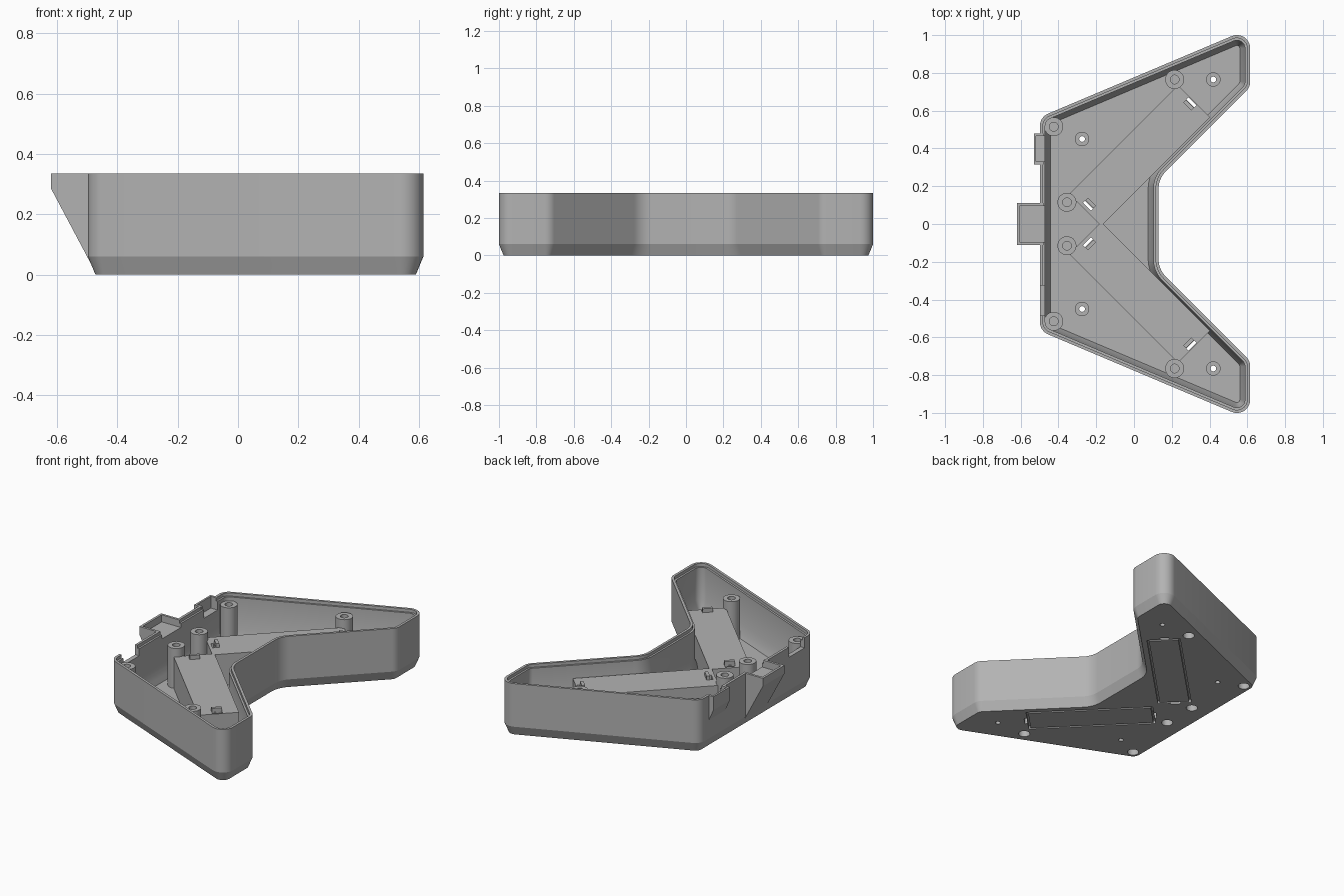
import bpy, bmesh, math
from mathutils import Matrix, Vector

if "Cube" in bpy.data.objects:
    bpy.data.objects.remove(bpy.data.objects["Cube"])

COLOR = (0.45, 0.45, 0.45, 1)
mat = bpy.data.materials.new("grey plastic")
mat.use_nodes = True
mat.diffuse_color = COLOR
mat.node_tree.nodes["Principled BSDF"].inputs["Base Color"].default_value = COLOR

TOP = 0.335
FLOOR = 0.035
DECK = 0.235
POST_TOP = 0.29
DIAG = {s: Matrix.Rotation(s * math.pi / 4, 4, "Z") for s in (1, -1)}


def add_box(bm, lo, hi, matrix=Matrix()):
    lo, hi = Vector(lo), Vector(hi)
    size = Matrix.Diagonal((hi - lo).to_4d())
    size[3][3] = 1
    bmesh.ops.create_cube(bm, size=1, matrix=matrix @ Matrix.Translation((lo + hi) / 2) @ size)


def add_cylinder(bm, x, y, radius, z0, z1):
    bmesh.ops.create_cone(bm, cap_ends=True, segments=32, radius1=radius, radius2=radius,
                          depth=z1 - z0, matrix=Matrix.Translation((x, y, (z0 + z1) / 2)))


def add_prism(bm, profile, y0, y1):
    a = [bm.verts.new((x, y0, z)) for x, z in profile]
    b = [bm.verts.new((x, y1, z)) for x, z in profile]
    bm.faces.new(a)
    bm.faces.new(b)
    for i in range(len(a)):
        j = (i + 1) % len(a)
        bm.faces.new((a[i], a[j], b[j], b[i]))


def diag_box(bm, s, u, v, z):
    """Box along a diagonal arm; u runs along the arm, v across it."""
    lo_v, hi_v = sorted((s * v[0], s * v[1]))
    add_box(bm, (u[0], lo_v, z[0]), (u[1], hi_v, z[1]), DIAG[s])


def make(name, bm):
    bmesh.ops.recalc_face_normals(bm, faces=bm.faces)
    mesh = bpy.data.meshes.new(name)
    bm.to_mesh(mesh)
    bm.free()
    obj = bpy.data.objects.new(name, mesh)
    bpy.context.collection.objects.link(obj)
    mesh.materials.append(mat)
    return obj


def cut(obj, cutter):
    mod = obj.modifiers.new("cut", "BOOLEAN")
    mod.operation = "DIFFERENCE"
    mod.solver = "EXACT"
    mod.use_self = True
    mod.object = cutter
    graph = bpy.context.evaluated_depsgraph_get()
    mesh = bpy.data.meshes.new_from_object(obj.evaluated_get(graph))
    obj.modifiers.clear()
    obj.data = mesh


# Tray outline: rounded corners (x, y, radius); negative radius is an inside corner
half = [(0.13, 0.24, -0.13), (0.615, 0.725, 0.07), (0.615, 1.036, 0.07), (-0.498, 0.566, 0.07)]
corners = half + [(x, -y, r) for x, y, r in reversed(half)]


def outline(inset):
    pts = []
    n = len(corners)
    for i, (x, y, r) in enumerate(corners):
        p = Vector((x, y))
        before = (p - Vector(corners[i - 1][:2])).normalized()
        after = (Vector(corners[(i + 1) % n][:2]) - p).normalized()
        n1, n2 = Vector((-before.y, before.x)), Vector((-after.y, after.x))
        centre = p + (n1 + n2) * r / (1 + n1.dot(n2))
        turn = math.atan2(n1.x * n2.y - n1.y * n2.x, n1.dot(n2))
        for k in range(9):
            a = turn * k / 8
            d = Vector((n1.x * math.cos(a) - n1.y * math.sin(a),
                        n1.x * math.sin(a) + n1.y * math.cos(a)))
            pts.append(centre - d * (r - inset))
    return pts


# Tray shell: outside, lipped rim, inside, floor
bm = bmesh.new()
rings = []
for inset, z in [(0.025, 0), (0, 0.06), (0, TOP), (0.016, TOP), (0.016, TOP - 0.02),
                 (0.028, TOP - 0.02), (0.028, 0.11), (0.055, FLOOR)]:
    rings.append([bm.verts.new((p.x, p.y, z)) for p in outline(inset)])
for a, b in zip(rings, rings[1:]):
    for i in range(len(a)):
        j = (i + 1) % len(a)
        bm.faces.new((a[i], a[j], b[j], b[i]))
bm.faces.new(rings[0][::-1])
bm.faces.new(rings[-1])
tray = make("tray", bm)

# Rear tongue and small rear bump
bm = bmesh.new()
add_prism(bm, [(-0.62, TOP), (-0.62, 0.285), (-0.49, 0.04), (-0.48, 0.04), (-0.48, TOP)], -0.11, 0.11)
tongue = make("rear_tongue", bm)
bm = bmesh.new()
add_prism(bm, [(-0.53, TOP), (-0.53, 0.25), (-0.49, 0.16), (-0.48, 0.16), (-0.48, TOP)], 0.315, 0.48)
bump = make("rear_bump", bm)

# Raised decks with clip blocks, screw posts and standoffs
posts = [(-0.425, 0.515), (0.215, 0.765), (-0.355, 0.115)]
standoffs = [(0.42, 0.765), (-0.275, 0.45)]
U, V = (-0.13, 0.685), (0.115, 0.355)
decks, clips, pillars, feet, cutters = [bmesh.new() for _ in range(5)]
for s in (1, -1):
    diag_box(decks, s, U, V, (0.025, DECK))
    for u in ((0.64, 0.66), (-0.093, -0.073)):
        diag_box(clips, s, u, (0.21, 0.27), (DECK - 0.01, DECK + 0.025))
    for x, y in posts:
        add_cylinder(pillars, x, s * y, 0.05, 0.01, POST_TOP)
        add_cylinder(cutters, x, s * y, 0.023, 0.2, POST_TOP + 0.02)
        add_cylinder(cutters, x, s * y, 0.034, -0.02, 0.15)
    for x, y in standoffs:
        add_cylinder(feet, x, s * y, 0.038, 0.02, 0.07)
        add_cylinder(cutters, x, s * y, 0.015, -0.02, 0.1)
    # Clip slots right through
    for u in ((0.662, 0.678), (-0.112, -0.096)):
        diag_box(cutters, s, u, (0.21, 0.27), (-0.02, DECK + 0.02))
deck = make("raised_decks", decks)
make("deck_clips", clips)
pillar = make("screw_posts", pillars)
foot = make("standoffs", feet)

holes = make("hole_cutter", cutters)
for obj in (tray, deck, pillar, foot):
    cut(obj, holes)

# Lid seams under the tray
bm = bmesh.new()
g = 0.012
u0, u1, v0, v1 = -0.1, 0.66, 0.135, 0.335
for s in (1, -1):
    for u, v in [((u0, u1), (v0, v0 + g)), ((u0, u1), (v1 - g, v1)),
                 ((u0, u0 + g), (v0, v1)), ((u1 - g, u1), (v0, v1))]:
        diag_box(bm, s, u, v, (-0.02, 0.02))
seams = make("seam_cutter", bm)
cut(tray, seams)

# Openings in the rear wall
bm = bmesh.new()
add_box(bm, (-0.605, -0.095, 0.29), (-0.44, 0.095, 0.4))
add_box(bm, (-0.518, 0.33, 0.26), (-0.44, 0.465, 0.4))
add_box(bm, (-0.54, -0.485, 0.27), (-0.44, -0.325, 0.4))
openings = make("opening_cutter", bm)
for obj in (tray, tongue, bump):
    cut(obj, openings)

for helper in (holes, seams, openings):
    bpy.data.objects.remove(helper)

# Smooth the rounded corners, keep edges crisp
bpy.ops.object.select_all(action="DESELECT")
for obj in bpy.context.collection.objects:
    if obj.type == "MESH":
        obj.select_set(True)
        bpy.context.view_layer.objects.active = obj
bpy.ops.object.shade_smooth_by_angle(angle=math.radians(20))
